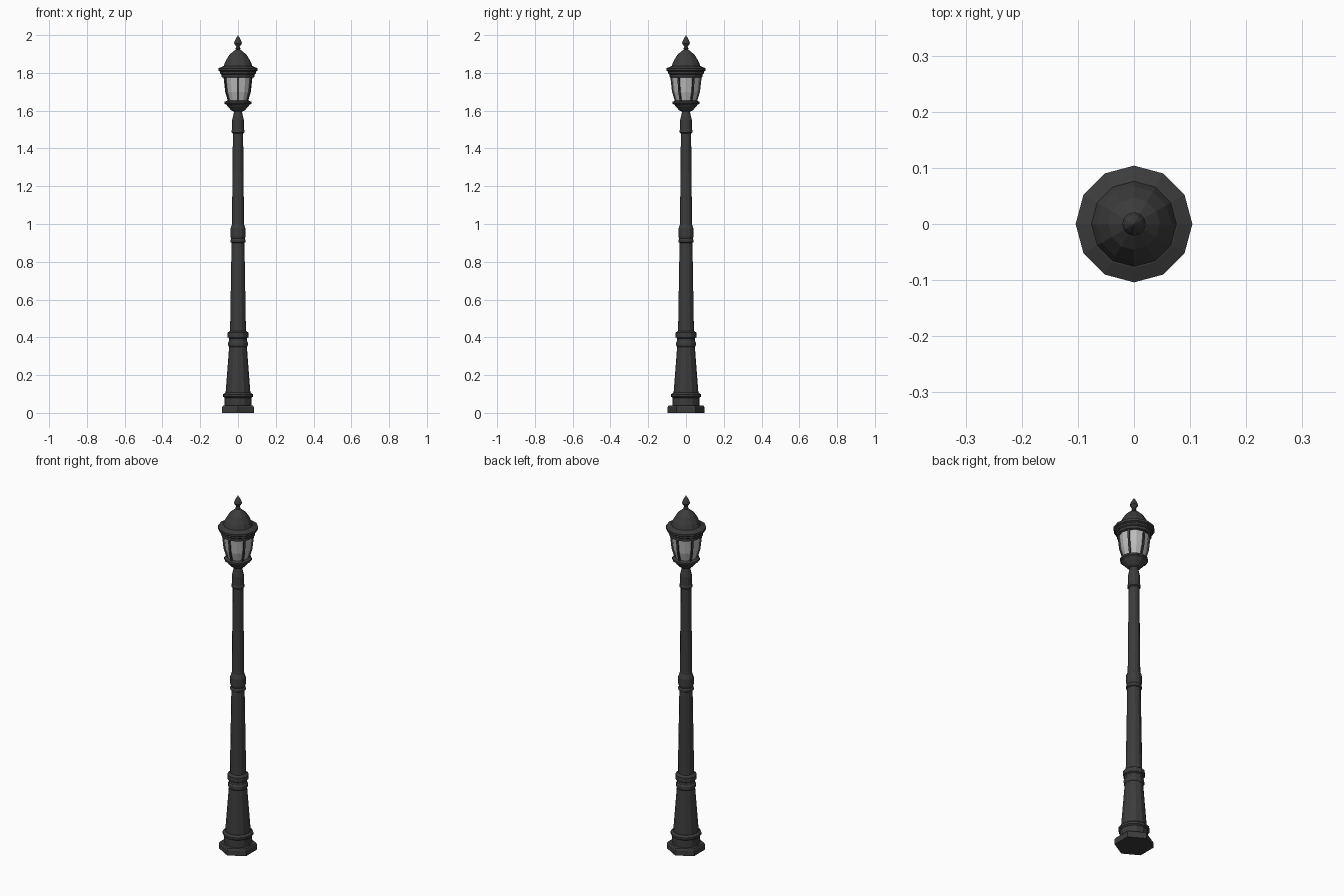
import bpy, bmesh, math
from mathutils import Matrix

cube = bpy.data.objects.get("Cube")
if cube:
    bpy.data.objects.remove(cube)


def material(name, rgb):
    m = bpy.data.materials.new(name)
    m.use_nodes = True
    m.diffuse_color = (*rgb, 1)
    bsdf = next(n for n in m.node_tree.nodes if n.type == "BSDF_PRINCIPLED")
    bsdf.inputs["Base Color"].default_value = (*rgb, 1)
    return m


IRON = material("dark iron", (0.045, 0.045, 0.045))
GLASS = material("frosted glass", (0.5, 0.5, 0.5))


def finish(name, bm, mat):
    bmesh.ops.recalc_face_normals(bm, faces=bm.faces)
    me = bpy.data.meshes.new(name)
    bm.to_mesh(me)
    bm.free()
    me.materials.append(mat)
    ob = bpy.data.objects.new(name, me)
    bpy.context.collection.objects.link(ob)
    return ob


def lathe(name, profile, mat=IRON, sides=12):
    """Faceted solid of revolution from (radius, height) points, first corner on +y."""
    bm = bmesh.new()
    rings = []
    for r, z in profile:
        angles = [math.pi / 2 + math.tau * i / sides for i in range(sides)]
        rings.append([bm.verts.new((r * math.cos(a), r * math.sin(a), z)) for a in angles])
    for low, high in zip(rings, rings[1:]):
        for i in range(sides):
            j = (i + 1) % sides
            bm.faces.new((low[i], low[j], high[j], high[i]))
    bm.faces.new(rings[0])
    bm.faces.new(rings[-1])
    bmesh.ops.remove_doubles(bm, verts=bm.verts, dist=0.0002)
    return finish(name, bm, mat)


# Foot and post
lathe("foot", [(0.098, 0), (0.098, 0.03), (0.092, 0.038)], sides=6)
lathe("base_collar", [(0.071, 0.036), (0.071, 0.08), (0.079, 0.086),
                      (0.079, 0.098), (0.068, 0.107)])
lathe("lower_post", [(0.066, 0.1), (0.047, 0.35), (0.052, 0.357), (0.052, 0.372),
                     (0.047, 0.38), (0.047, 0.397)])
lathe("lower_ring", [(0.047, 0.395), (0.055, 0.4), (0.055, 0.425), (0.042, 0.434)])
lathe("middle_post", [(0.042, 0.43), (0.034, 0.905)])
lathe("middle_ring", [(0.034, 0.9), (0.04, 0.904), (0.04, 0.915), (0.036, 0.922),
                      (0.04, 0.935), (0.04, 0.975), (0.032, 0.998)])
lathe("upper_post", [(0.032, 0.99), (0.027, 1.49)])
lathe("neck", [(0.028, 1.48), (0.034, 1.485), (0.034, 1.495), (0.031, 1.5),
               (0.031, 1.55), (0.023, 1.585), (0.02, 1.605)])

# Lantern
lathe("lantern_cup", [(0.02, 1.594), (0.034, 1.6), (0.053, 1.62), (0.06, 1.63),
                      (0.071, 1.637), (0.071, 1.647), (0.056, 1.653)])
pane = [(0.053, 1.65), (0.068, 1.7), (0.078, 1.79)]
lathe("glass", pane, GLASS)

# Six cage bars following the glass
bm = bmesh.new()
path = [(r + d, z) for d, pts in ((-0.004, pane), (0.006, pane[::-1])) for r, z in pts]
for k in range(6):
    turn = Matrix.Rotation(math.pi / 2 + k * math.tau / 6, 3, "Z")
    sides = [[bm.verts.new(turn @ Matrix.Translation((r, y, z)).to_translation())
              for r, z in path] for y in (-0.005, 0.005)]
    bm.faces.new(sides[0])
    bm.faces.new(sides[1])
    for i in range(len(path)):
        j = (i + 1) % len(path)
        bm.faces.new((sides[0][i], sides[0][j], sides[1][j], sides[1][i]))
finish("cage_bars", bm, IRON)

# Roof and finial
lathe("roof_rim", [(0.079, 1.775), (0.088, 1.778), (0.088, 1.792), (0.095, 1.797),
                   (0.095, 1.807), (0.104, 1.812), (0.104, 1.824), (0.078, 1.836)])
lathe("roof_dome", [(0.078, 1.83), (0.067, 1.86), (0.046, 1.895), (0.022, 1.916),
                    (0.01, 1.924)])
lathe("finial", [(0.009, 1.92), (0.013, 1.928), (0.009, 1.938), (0.021, 1.956),
                 (0.016, 1.973), (0, 2.0)])
